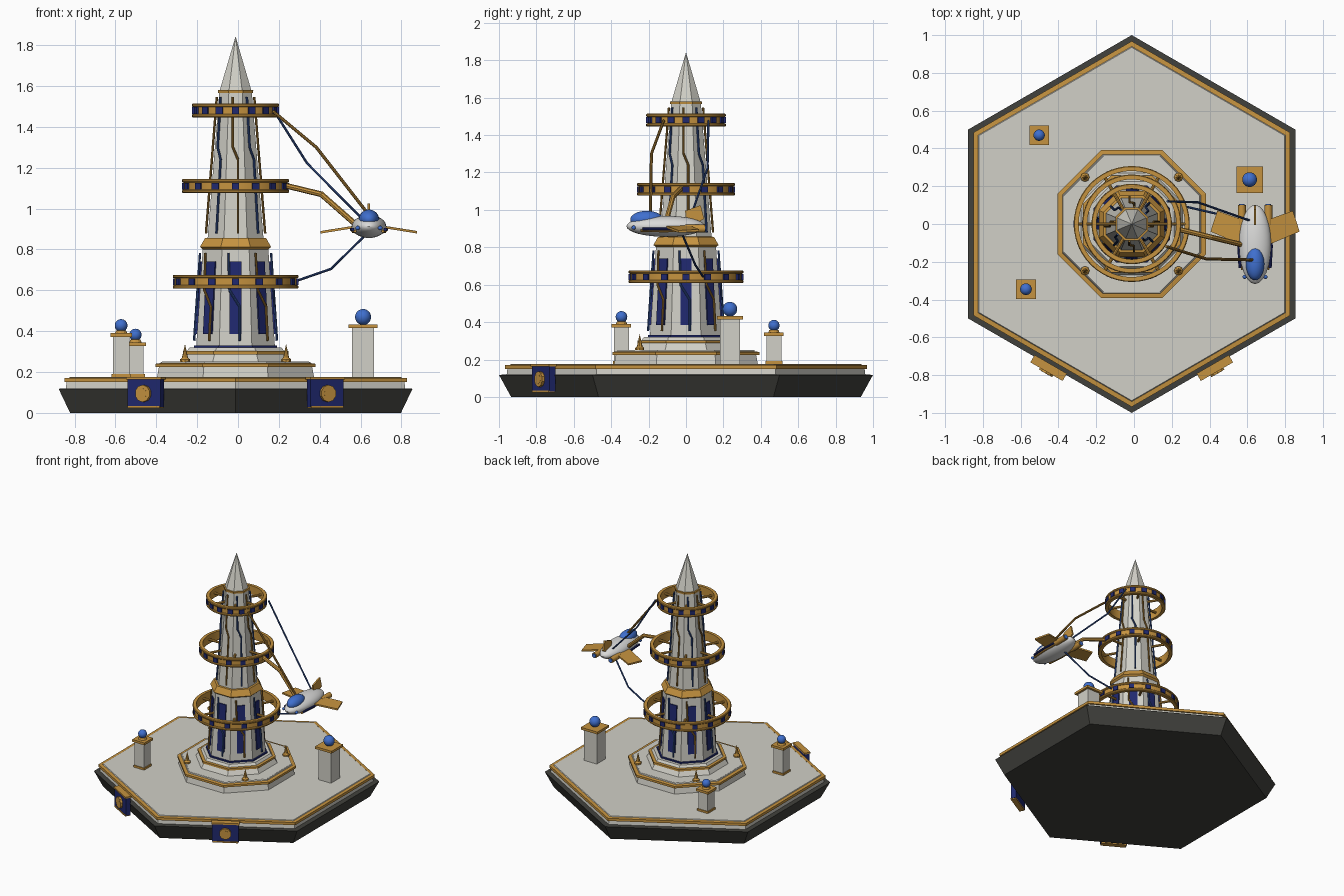
import bpy, bmesh, math
from mathutils import Vector, Matrix
from math import sin, cos, pi, radians

if "Cube" in bpy.data.objects:
    bpy.data.objects.remove(bpy.data.objects["Cube"])

X0 = -0.012          # tower axis sits slightly left of the bounding-box centre
C8 = cos(pi / 8)


def mat(name, rgb):
    m = bpy.data.materials.new(name)
    m.diffuse_color = (*rgb, 1)
    m.use_nodes = True
    m.node_tree.nodes["Principled BSDF"].inputs["Base Color"].default_value = m.diffuse_color
    return m


STONE = mat("pale_stone", (0.64, 0.63, 0.57))
DARK = mat("dark_rock", (0.052, 0.052, 0.045))
GOLD = mat("gold", (0.56, 0.29, 0.05))
BRONZE = mat("bronze_pipe", (0.33, 0.17, 0.03))
NAVY = mat("navy", (0.014, 0.022, 0.16))
CABLE = mat("cable_blue", (0.03, 0.075, 0.26))
BLUE = mat("bright_blue", (0.05, 0.16, 0.62))
WHITE = mat("hull_white", (0.7, 0.7, 0.69))


def finish(name, bm, m, smooth=False):
    bmesh.ops.remove_doubles(bm, verts=bm.verts, dist=1e-5)
    bmesh.ops.recalc_face_normals(bm, faces=bm.faces)
    me = bpy.data.meshes.new(name)
    bm.to_mesh(me)
    bm.free()
    if smooth:
        me.shade_smooth()
        me.set_sharp_from_angle(angle=radians(35))
    me.materials.append(m)
    ob = bpy.data.objects.new(name, me)
    ob.location.x = X0
    bpy.context.collection.objects.link(ob)
    return ob


def lathe(name, prof, m, n=8, phase=pi / 8, at=(0, 0), closed=False, smooth=False):
    """Spin an (r, z) profile; closed=True gives a ring section."""
    bm = bmesh.new()
    rows = [[bm.verts.new((at[0] + r * cos(phase + 2 * pi * i / n),
                           at[1] + r * sin(phase + 2 * pi * i / n), z)) for i in range(n)]
            for r, z in prof]
    pairs = list(zip(rows, rows[1:])) + ([(rows[-1], rows[0])] if closed else [])
    for a, b in pairs:
        for i in range(n):
            j = (i + 1) % n
            bm.faces.new((a[i], a[j], b[j], b[i]))
    if not closed:
        for row, (r, z) in ((rows[0], prof[0]), (rows[-1], prof[-1])):
            if r > 0:
                bm.faces.new(row)
    return finish(name, bm, m, smooth)


def oct8(name, prof, m):
    """Octagonal solid given by its apothems."""
    return lathe(name, [(r / C8, z) for r, z in prof], m)


def box(name, c, size, m, rot=0):
    bm = bmesh.new()
    bmesh.ops.create_cube(bm, size=1, matrix=Matrix.Translation(c) @ Matrix.Rotation(rot, 4, 'Z')
                          @ Matrix.Diagonal((*size, 1)))
    return finish(name, bm, m)


def ball(name, c, s, m):
    bm = bmesh.new()
    bmesh.ops.create_uvsphere(bm, u_segments=24, v_segments=16, radius=1,
                              matrix=Matrix.Translation(c) @ Matrix.Diagonal((*s, 1)))
    return finish(name, bm, m, True)


def rod(name, pts, r, m, n=8):
    """Kinked pipe: a cylinder per segment, overlapping at the joints."""
    bm = bmesh.new()
    for a, b in zip(pts, pts[1:]):
        a, b = Vector(a), Vector(b)
        d = b - a
        q = d.to_track_quat('Z', 'Y').to_matrix().to_4x4()
        bmesh.ops.create_cone(bm, cap_ends=True, segments=n, radius1=r, radius2=r,
                              depth=d.length + r * .6, matrix=Matrix.Translation((a + b) / 2) @ q)
    return finish(name, bm, m, True)


def plate(name, pts, off, m):
    bm = bmesh.new()
    off = Vector(off)
    a = [bm.verts.new(Vector(p) - off / 2) for p in pts]
    b = [bm.verts.new(Vector(p) + off / 2) for p in pts]
    bm.faces.new(a)
    bm.faces.new(b)
    for i in range(len(a)):
        j = (i + 1) % len(a)
        bm.faces.new((a[i], a[j], b[j], b[i]))
    return finish(name, bm, m)


# hexagonal island
lathe("base_rock", [(.935, 0), (1, .118), (.95, .12)], DARK, 6, pi / 2)
lathe("base_slab", [(.96, .11), (.955, .15), (.935, .176)], STONE, 6, pi / 2)
lathe("base_trim", [(.94, .15), (.968, .15), (.968, .17), (.94, .172)], GOLD, 6, pi / 2, closed=True)

# banners on the two front sides
for k, ang in enumerate((-60, -120)):
    a = radians(ang)
    n = Vector((cos(a), sin(a), 0))
    rot = a + pi / 2
    box(f"banner_{k}", n * .878 + Vector((0, 0, .097)), (.187, .036, .135), NAVY, rot)
    box(f"banner_top_rail_{k}", n * .88 + Vector((0, 0, .169)), (.197, .045, .012), GOLD, rot)
    box(f"banner_bottom_rail_{k}", n * .88 + Vector((0, 0, .028)), (.18, .04, .01), GOLD, rot)
    for r, d, m in ((.042, .9, GOLD), (.031, .903, NAVY), (.025, .906, GOLD)):
        c = n * d + Vector((0, 0, .095))
        rod(f"banner_medallion_{k}", [c - n * .006, c], r, m, 10).data.shade_flat()

# stepped plinth
oct8("lower_step", [(.385, .17), (.375, .225), (.365, .25)], STONE)
oct8("lower_step_trim", [(.392, .224), (.392, .24), (.372, .243)], GOLD)
oct8("lower_step_top", [(.366, .235), (.36, .251)], STONE)
oct8("upper_step", [(.27, .25), (.25, .285), (.225, .32)], STONE)
oct8("upper_step_trim", [(.258, .287), (.258, .302), (.235, .303)], GOLD)
oct8("shaft_foot", [(.203, .318), (.203, .33)], NAVY)
for i in range(4):
    a = pi / 4 + i * pi / 2
    lathe(f"corner_spike_{i}", [(.024, .25), (.024, .262), (.015, .27), (0, .337)], GOLD, 8, 0,
          (.35 * cos(a), .35 * sin(a)))

# tower
oct8("lower_shaft", [(.193, .32), (.16, .81)], STONE)
oct8("collar", [(.16, .8), (.174, .812), (.15, .855), (.137, .857)], GOLD)
oct8("upper_shaft", [(.137, .85), (.08, 1.565)], STONE)
oct8("spire_trim", [(.085, 1.565), (.087, 1.58)], GOLD)
oct8("spire", [(.077, 1.58), (0, 1.843)], STONE)


def apothem(z):
    return .193 - (z - .32) * .0673 if z < .81 else .137 - (z - .85) * .0797


def on_face(i, z, lat, out):
    a = i * pi / 4
    r = apothem(z) + out
    return Vector((r * cos(a) - lat * sin(a), r * sin(a) + lat * cos(a), z))


for i in range(8):
    # blue window panel, following the slope of the wall
    quad = [on_face(i, .385, -.03, .003), on_face(i, .385, .03, .003),
            on_face(i, .74, .03, .003), on_face(i, .74, -.03, .003)]
    plate(f"window_panel_{i}", quad, Vector((cos(i * pi / 4), sin(i * pi / 4), 0)) * .009, NAVY)
    # kinked pipes on each wall
    low = ((.78, -.035), (.6, -.03), (.52, .02), (.355, .02))
    high = ((1.545, -.013), (1.3, -.013), (1.24, .012), (.88, .012))
    rod(f"lower_pipe_{i}", [on_face(i, z, l, .012) for z, l in low], .006, BRONZE if i % 2 else CABLE)
    rod(f"upper_pipe_{i}", [on_face(i, z, l, .01) for z, l in high], .006, CABLE if i % 2 else BRONZE)

# three rings with navy studs and spokes
for k, (R, z) in enumerate(((.307, .642), (.262, 1.11), (.213, 1.48))):
    sec = [(-.026, -.034), (-.004, -.034), (0, -.03), (0, -.022), (-.004, -.017), (-.008, -.017),
           (-.008, .017), (-.004, .017), (0, .022), (0, .03), (-.004, .034), (-.026, .034)]
    lathe(f"ring_{k}", [(R + r, z + h) for r, h in sec], GOLD, 48, 0, closed=True, smooth=True)
    for i in range(16):
        a = i * pi / 8
        box(f"ring_{k}_stud_{i}", ((R - .007) * cos(a), (R - .007) * sin(a), z), (.014, .036, .032), NAVY, a)
    for i in range(6):
        a = i * pi / 3
        d = Vector((cos(a), sin(a), 0))
        up = Vector((0, 0, z))
        rod(f"ring_{k}_spoke_{i}", [d * (apothem(z) - .02) + up, d * (R - .015) + up], .009, GOLD)

# lamp pillars: x, y, half width, cap height, globe radius, has base
for k, (x, y, w, h, r, base) in enumerate(((.624, .235, .054, .415, .039, 0),
                                           (-.56, -.345, .04, .372, .031, 1),
                                           (-.49, .47, .04, .327, .03, 1))):
    box(f"pillar_{k}", (x, y, (.17 + h) / 2), (2 * w, 2 * w, h - .17), STONE)
    c = w * 1.3
    box(f"pillar_cap_{k}", (x, y, h + .009), (2 * c, 2 * c, .018), GOLD)
    top = h + .018
    if base:
        box(f"pillar_base_{k}", (x, y, .183), (2.3 * w, 2.3 * w, .016), GOLD)
        lathe(f"globe_cup_{k}", [(.03, top), (.024, top + .014)], GOLD, 12, 0, (x, y))
        top += .009
    ball(f"globe_{k}", (x, y, top + r * .93), (r, r, r), BLUE)

# flying ship
SX = .653
ball("ship_hull", (SX, -.108, .912), (.085, .21, .056), WHITE)
ball("ship_canopy", (SX, -.21, .948), (.049, .088, .047), BLUE)
plate("ship_fin", [(SX, 0, .945), (SX, -.005, .995), (SX, .078, 1.025), (SX, .097, .952), (SX, .05, .925)],
      (.012, 0, 0), GOLD)
for s in (-1, 1):
    side = "left" if s < 0 else "right"
    X = lambda d: SX + s * d
    plate(f"{side}_wing", [(X(.06), .02, .912), (X(.2), .07, .89), (X(.236), -.04, .884), (X(.06), -.115, .912)],
          (0, 0, .012), GOLD)
    rod(f"{side}_engine", [(X(.07), .0, .9), (X(.07), .095, .9)], .021, GOLD, 12)
    rod(f"{side}_engine_glow", [(X(.07), .09, .9), (X(.07), .101, .9)], .015, BLUE, 12)
    rod(f"{side}_side_rail", [(X(.08), -.23, .898), (X(.086), -.12, .898), (X(.08), .0, .898)], .008, NAVY)
    rod(f"{side}_gold_rail", [(X(.068), -.24, .889), (X(.078), -.12, .887), (X(.07), .02, .889)], .007, GOLD)
    ball(f"{side}_nose_lamp", (X(.055), -.28, .905), (.011, .011, .011), BLUE)

# tethers between ship and rings
rod("top_gold_tether", [(.185, -.12, 1.475), (.395, -.185, 1.3), (.64, -.19, .985)], .008, BRONZE)
rod("top_blue_tether", [(.19, .12, 1.475), (.35, .115, 1.222), (.62, .02, .95)], .006, CABLE)
rod("middle_gold_arm", [(.255, -.03, 1.11), (.42, -.07, 1.07), (.585, -.11, .925)], .014, GOLD)
rod("bottom_blue_tether", [(.295, .09, .645), (.468, .05, .705), (.635, -.02, .87)], .006, CABLE)
